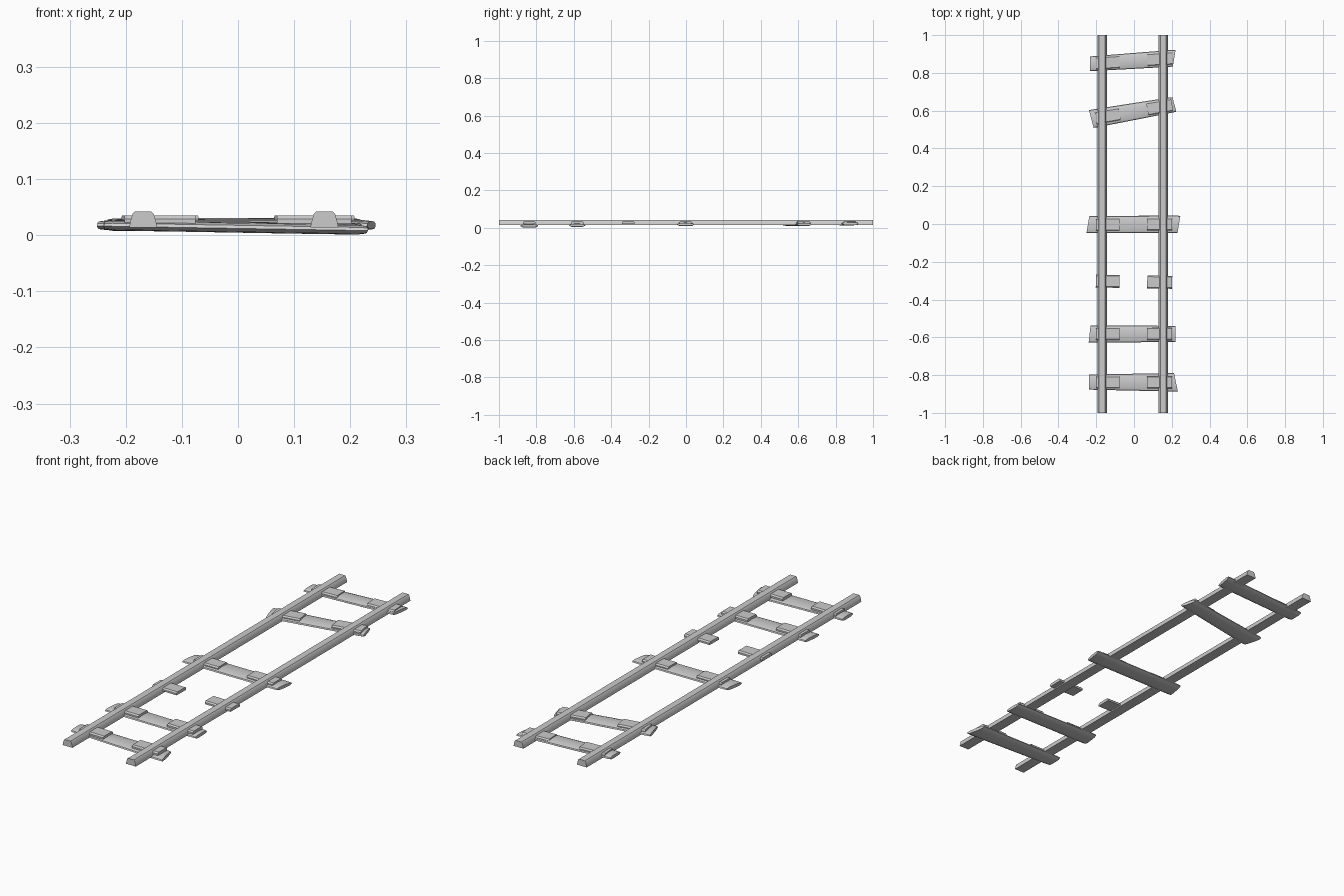
import bpy, bmesh
from mathutils import Vector

if "Cube" in bpy.data.objects:
    bpy.data.objects.remove(bpy.data.objects["Cube"])


def loft(name, rings):
    # skin a row of equal-length closed rings and cap both ends
    bm = bmesh.new()
    rows = [[bm.verts.new(p) for p in ring] for ring in rings]
    n = len(rows[0])
    for a, b in zip(rows, rows[1:]):
        for i in range(n):
            j = (i + 1) % n
            bm.faces.new((a[i], a[j], b[j], b[i]))
    bm.faces.new(rows[0])
    bm.faces.new(rows[-1])
    bmesh.ops.recalc_face_normals(bm, faces=bm.faces)
    me = bpy.data.meshes.new(name)
    bm.to_mesh(me)
    bm.free()
    ob = bpy.data.objects.new(name, me)
    bpy.context.collection.objects.link(ob)
    bpy.ops.object.select_all(action='DESELECT')
    ob.select_set(True)
    bpy.context.view_layer.objects.active = ob
    bpy.ops.object.shade_smooth_by_angle(angle=0.6)
    return ob


# Rails: tapered profile with softened top, run along y
RAIL = [(-0.025, 0.014), (0.025, 0.014), (0.023, 0.024), (0.019, 0.038),
        (0.015, 0.042), (-0.015, 0.042), (-0.019, 0.038), (-0.023, 0.024)]
for side, cx in (("left", -0.169), ("right", 0.154)):
    loft(side + "_rail", [[(cx + x, y, z) for x, z in RAIL] for y in (-1, 1)])

# Sleeper cross-section (unit width, unit height), worn and rounded
WOOD = [(-0.5, -0.1), (-0.38, -0.42), (-0.2, -0.5), (0.2, -0.5), (0.38, -0.42), (0.5, -0.1),
        (0.47, 0.2), (0.33, 0.42), (0, 0.5), (-0.33, 0.42), (-0.47, 0.2)]


def sleeper(name, left, right, w0, w1, skew0, skew1, thick=0.018):
    a, b = Vector(left), Vector(right)
    rings = []
    for t, s in ((0, 0.8), (0.03, 1), (0.3, 1.03), (0.7, 1.03), (0.97, 1), (1, 0.8)):
        c = a.lerp(b, t)
        w = (w0 + (w1 - w0) * t) * (0.9 + 0.1 * s)
        skew = skew0 + (skew1 - skew0) * t
        rings.append([(c.x + skew * u, c.y + w * u, c.z + thick * s * v) for u, v in WOOD])
    loft(name, rings)


SLEEPERS = [
    ((-0.238, -0.837, 0.018), (0.222, -0.838, 0.010), 0.08, 0.098, 0.0, -0.02),
    ((-0.235, -0.582, 0.017), (0.220, -0.582, 0.013), 0.092, 0.085, 0.01, 0.0),
    ((-0.244, -0.003, 0.018), (0.238, -0.002, 0.018), 0.092, 0.092, 0.015, 0.015),
    ((-0.226, 0.556, 0.019), (0.214, 0.633, 0.018), 0.095, 0.078, -0.025, -0.02),
    ((-0.233, 0.848, 0.021), (0.213, 0.878, 0.022), 0.078, 0.09, 0.0, 0.015),
]
for i, args in enumerate(SLEEPERS):
    sleeper("sleeper_%d" % (i + 1), *args)

# Tie plates: small chamfered pads under each rail, following the sleeper angle
PAD = [(-0.034, 0.021), (0.034, 0.021), (0.034, 0.029), (0.028, 0.035), (-0.028, 0.035), (-0.034, 0.029)]


def tie_plate(name, x0, x1, p, q, dz):
    slope = (q[1] - p[1]) / (q[0] - p[0])
    rings = [[(x - slope * u, p[1] + slope * (x - p[0]) + u, z + dz) for u, z in PAD]
             for x in (x0, x1)]
    loft(name, rings)


lines = [(s[0], s[1]) for s in SLEEPERS] + [((-0.2, -0.302, 0.018), (0.2, -0.309, 0.018))]
for i, (p, q) in enumerate(lines):
    tie_plate("left_tie_plate_%d" % (i + 1), -0.202, -0.076, p, q, 0.0)
    tie_plate("right_tie_plate_%d" % (i + 1), 0.070, 0.202, p, q, 0.0)
